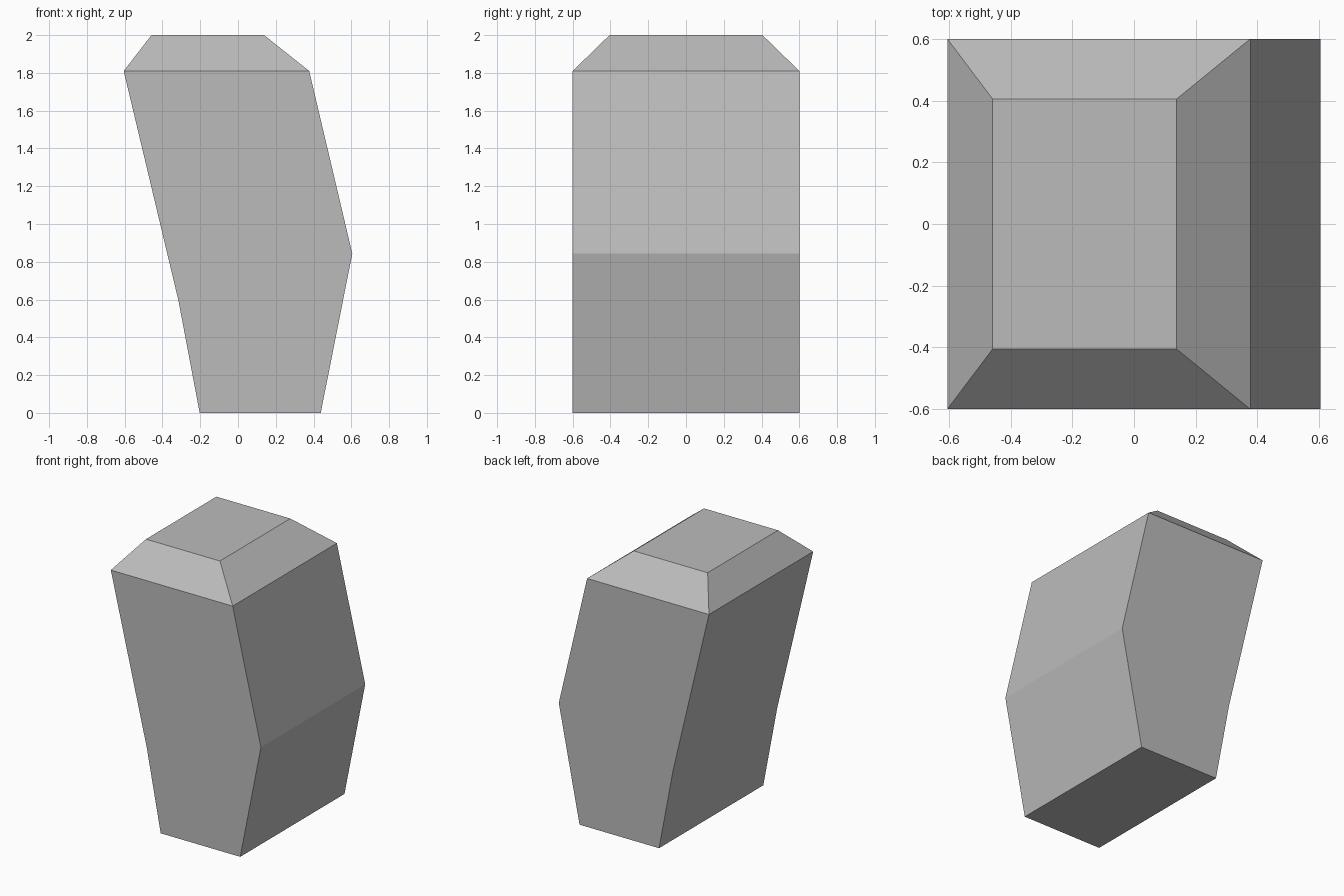
import bpy, bmesh

if "Cube" in bpy.data.objects:
    bpy.data.objects.remove(bpy.data.objects["Cube"])

stone = bpy.data.materials.new("plain grey")
stone.diffuse_color = (0.5, 0.5, 0.5, 1)
stone.use_nodes = True
stone.node_tree.nodes["Principled BSDF"].inputs["Base Color"].default_value = stone.diffuse_color

# Side profile of the leaning block, extruded along y
profile = [(-0.203, 0), (0.438, 0), (0.605, 0.843), (0.377, 1.81),
           (-0.605, 1.81), (-0.315, 0.593)]
HALF = 0.6
bm = bmesh.new()
front = [bm.verts.new((x, -HALF, z)) for x, z in profile]
back = [bm.verts.new((x, HALF, z)) for x, z in profile]
bm.faces.new(front)
bm.faces.new(back[::-1])
n = len(profile)
for i in range(n):
    if i == 3:  # open shoulder, closed by the bevelled cap
        continue
    j = (i + 1) % n
    bm.faces.new((front[i], back[i], back[j], front[j]))

# Tapered cap
rim = [front[4], front[3], back[3], back[4]]
top = [bm.verts.new((x, y, 2)) for x, y in
       ((-0.458, -0.405), (0.138, -0.405), (0.138, 0.405), (-0.458, 0.405))]
for i in range(4):
    j = (i + 1) % 4
    bm.faces.new((rim[i], rim[j], top[j], top[i]))
bm.faces.new(top)
bmesh.ops.recalc_face_normals(bm, faces=bm.faces)

mesh = bpy.data.meshes.new("leaning_block")
bm.to_mesh(mesh)
bm.free()
mesh.materials.append(stone)
bpy.context.collection.objects.link(bpy.data.objects.new("leaning_block", mesh))
